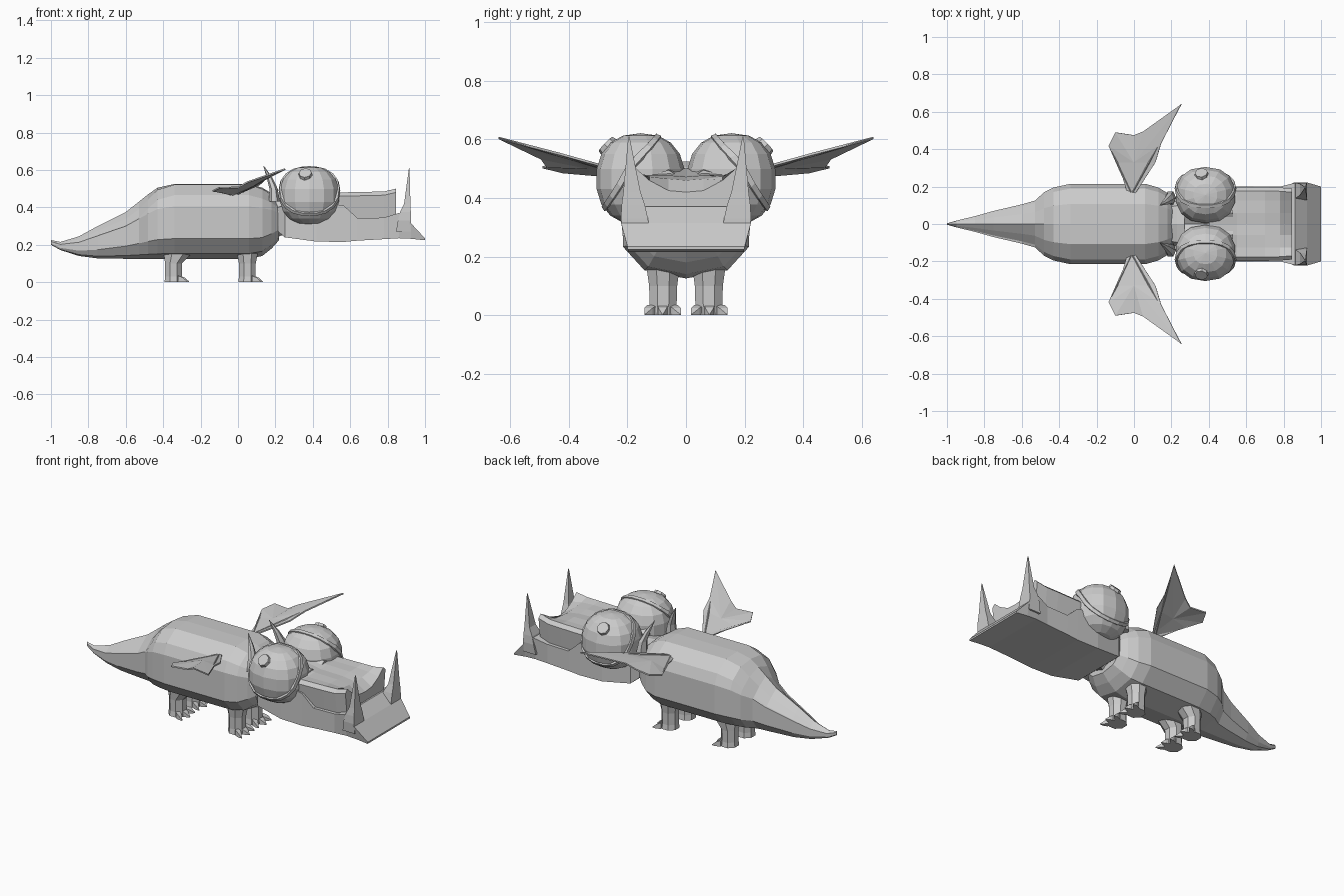
import bpy, bmesh
from math import cos, sin, pi, copysign
from mathutils import Vector, Matrix

if "Cube" in bpy.data.objects:
    bpy.data.objects.remove(bpy.data.objects["Cube"])

grey = bpy.data.materials.new("stone grey")
grey.use_nodes = True
grey.diffuse_color = (0.6, 0.6, 0.6, 1)
grey.node_tree.nodes["Principled BSDF"].inputs["Base Color"].default_value = (0.6, 0.6, 0.6, 1)


def finish(name, bm, mirror=False):
    """Turn a bmesh into a flat-shaded object, optionally mirrored across y."""
    bmesh.ops.recalc_face_normals(bm, faces=bm.faces[:])
    mesh = bpy.data.meshes.new(name)
    bm.to_mesh(mesh)
    bm.free()
    mesh.materials.append(grey)
    obj = bpy.data.objects.new(name, mesh)
    bpy.context.collection.objects.link(obj)
    if mirror:
        mod = obj.modifiers.new("mirror", 'MIRROR')
        mod.use_axis = (False, True, False)
        mod.use_mirror_merge = False
    return obj


def loft(name, rings, mirror=False, closed=False):
    """Skin a row of rings; cap both ends, or join them when closed."""
    bm = bmesh.new()
    rows = [[bm.verts.new(p) for p in ring] for ring in rings]
    n = len(rows[0])
    for a, b in zip(rows, rows[1:] + (rows[:1] if closed else [])):
        for i in range(n):
            j = (i + 1) % n
            bm.faces.new((a[i], a[j], b[j], b[i]))
    if not closed:
        bm.faces.new(rows[0])
        bm.faces.new(rows[-1])
    return finish(name, bm, mirror)


def both_sides(x, half):
    """Full ring at x from a half profile running top centre to bottom centre."""
    return [(x, y, z) for y, z in half] + [(x, -y, z) for y, z in half[-2:0:-1]]


# Body and tail: faceted section along x (x, bottom, top, half width, shoulder height)
stations = [(-1, .2, .225, .004, .85), (-.95, .172, .215, .018, .85), (-.85, .14, .245, .042, .85),
            (-.75, .127, .3, .07, .85), (-.6, .125, .375, .105, .85), (-.53, .125, .43, .125, .87),
            (-.48, .125, .47, .17, .92), (-.43, .125, .505, .195, .97), (-.34, .125, .525, .215, .99),
            (.06, .125, .525, .215, .99), (.13, .14, .505, .195, .98),
            (.18, .18, .475, .165, .97), (.22, .225, .43, .13, .97)]
loft("body", [both_sides(x, [(w * u, b + (t - b) * v) for u, v in
                             ((0, 1), (.5, s), (.88, s - .14), (1, .7), (1, .27), (.66, .07), (0, 0))])
              for x, b, t, w, s in stations])

# Neck
loft("neck", [both_sides(x, [(0, t), (w * .7, t - .02), (w, .38), (w, .3), (0, b)])
              for x, b, t, w in [(.15, .2, .46, .12), (.23, .25, .45, .14), (.32, .25, .45, .15)]])

# Lower jaw with a sloping front lip (x, bottom, top, bottom half width, top half width)
jaw = [(.21, .275, .4, .13, .13), (.25, .24, .41, .17, .17), (.42, .217, .43, .195, .195),
       (.565, .215, .41, .197, .2), (.64, .222, .342, .198, .2), (.78, .23, .345, .198, .2),
       (.86, .235, .37, .2, .22), (.925, .232, .315, .2, .222), (1, .224, .234, .2, .2)]
loft("lower_jaw", [both_sides(x, [(0, t), (w * .8, t), (w, t), (v, b), (v * .75, b), (0, b)])
                   for x, b, t, v, w in jaw])

# Upper snout, raised at the two front corners and undercut at the sides
snout = [(.4, .5, .49, .19), (.55, .475, .48, .197), (.7, .472, .483, .197),
         (.78, .46, .485, .195), (.845, .42, .5, .19)]
loft("upper_snout", [both_sides(x, [(0, c), (.06, c + .005), (.125, (c + t) / 2), (w - .02, t),
                                    (w, t - .02), (w - .018, .33), (0, .33)]) for x, c, t, w in snout])

# Brow ridge between the eyes
loft("brow", [both_sides(x, [(0, c), (.06, c + .035), (.15, .47), (.08, .4), (0, .4)])
              for x, c in [(.27, .46), (.4, .48), (.53, .46)]])

# Broad plate-like tusks at the front corners (z, back x, front x, inner y, outer y)
loft("tusk", [[(x0, y0, z), (x1, y0, z), (x1, y1, z), (x0, y1, z)] for z, x0, x1, y0, y1 in
              [(.27, .845, .925, .12, .216), (.33, .855, .925, .13, .222), (.375, .866, .924, .14, .22),
               (.42, .888, .922, .155, .214), (.61, .914, .917, .193, .197)]], True)

# Small horns behind the eyes
loft("horn", [[(x + rx * cos(pi * i / 3), y + ry * sin(pi * i / 3), z) for i in range(6)]
              for x, y, z, rx, ry in
              [(.195, .14, .43, .03, .04), (.19, .135, .5, .022, .03),
               (.17, .12, .555, .016, .018), (.138, .1, .62, .002, .002)]], True)

# Bulging, slightly boxy eyes
EYE = Vector((.382, .155, .464))
SIZE = (.163, .152, .157)


def on_eye(direction, lift=1):
    """Point on the eye surface in a direction, lifted off by a factor."""
    d = direction.normalized()
    return EYE + Vector([copysign(abs(c) ** .87, c) * s * lift for c, s in zip(d, SIZE)])


bm = bmesh.new()
bmesh.ops.create_uvsphere(bm, u_segments=14, v_segments=9, radius=1)
for v in bm.verts:
    v.co = on_eye(v.co)
finish("eye", bm, True)

# Eyelid rim, a low band hugging the outward and upward half of the eye
axis = Vector((0, .8, .6))
along = axis.cross(Vector((1, 0, 0)))
rim = []
for i in range(18):
    a = 2 * pi * i / 18
    out = Vector((cos(a), 0, 0)) + along * sin(a)
    rim.append([on_eye(out + axis * t, lift)
                for t, lift in ((.2, .95), (.23, 1.035), (.36, 1.035), (.4, .95))])
loft("eyelid_rim", rim, True, closed=True)

# Pupil, a shallow plate facing outwards and up
look = Vector((-.1, .72, .7)).normalized()
bm = bmesh.new()
bmesh.ops.create_cone(bm, cap_ends=True, segments=8, radius1=.038, radius2=.034, depth=.018)
bm.transform(Matrix.Translation(on_eye(look)) @ look.to_track_quat('Z', 'Y').to_matrix().to_4x4())
finish("pupil", bm, True)

# Wings: a thin folded membrane fanned from its middle
outline = [(-.03, .15, .465), (.005, .16, .475), (.115, .33, .522), (.145, .43, .55), (.252, .64, .605),
           (.05, .495, .535), (0, .475, .507), (-.1, .49, .505), (-.135, .42, .488), (-.085, .33, .48)]
bm = bmesh.new()
verts = [bm.verts.new(p) for p in outline]
hub = bm.verts.new((0, .33, .502))
for i, v in enumerate(verts):
    bm.faces.new((hub, v, verts[(i + 1) % len(verts)]))
wing = finish("wing", bm, True)
solid = wing.modifiers.new("thickness", 'SOLIDIFY')
solid.thickness = .008
solid.offset = 0

# Slim wing fingers along the membrane
up = Vector((0, 0, 1))
for tip in (outline[4], outline[8]):
    a, b = Vector((-.012, .16, .47)), Vector(tip)
    side = (b - a).cross(up).normalized()
    loft("wing_finger", [[p + side * r, p + up * r, p - side * r, p - up * r]
                         for p, r in ((a, .009), (a.lerp(b, .55), .006), (b, .002))], True)

# Legs with three splayed toes
for name, x0, reach in (("front_leg", .05, 0), ("hind_leg", -.345, .035)):
    leg = [(0, 0, .048, .05), (0, .03, .045, .046), (0, .1, .045, .048),
           (reach * .6, .15, .055 + reach * .5, .055), (reach, .2, .055, .055)]
    loft(name, [[(x0 + dx + rx * cos(pi * (i + .5) / 4) * 1.08, .078 + ry * sin(pi * (i + .5) / 4) * 1.08, z)
                 for i in range(8)] for dx, z, rx, ry in leg], True)
    for k in (-1, 0, 1):
        y = .08 + k * .034
        x = x0 + .035 - abs(k) * .01
        loft("toe", [[(x + d, y + k * d * .55 + s * w, z) for s, z in ((-1, 0), (-1, h), (1, h), (1, 0))]
                     for d, w, h in ((0, .018, .035), (.026, .014, .024), (.048, .002, .004))], True)
